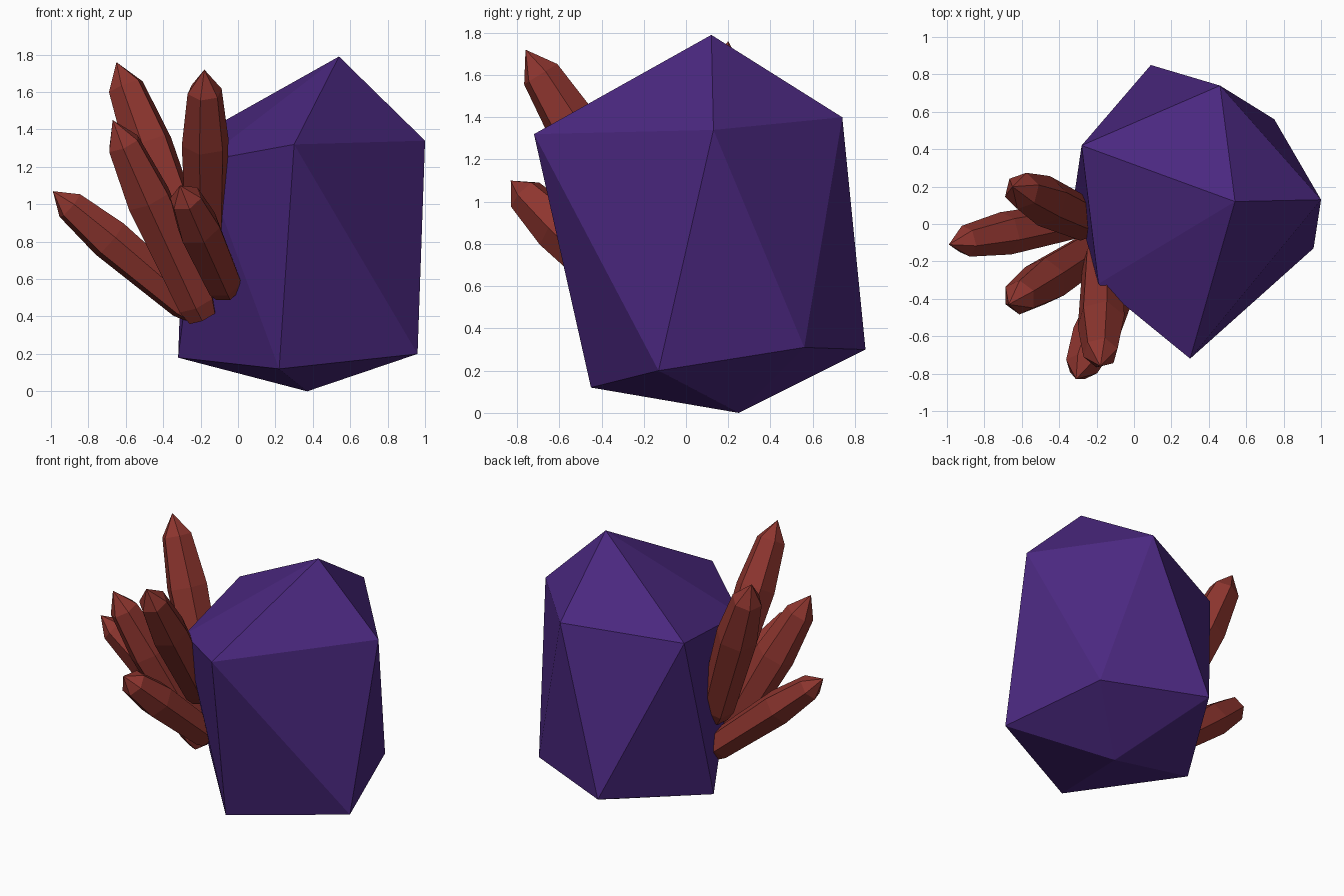
import bpy, bmesh, math
from mathutils import Vector

if "Cube" in bpy.data.objects:
    bpy.data.objects.remove(bpy.data.objects["Cube"])


def material(name, color):
    m = bpy.data.materials.new(name)
    m.diffuse_color = (*color, 1)
    m.use_nodes = True
    m.node_tree.nodes["Principled BSDF"].inputs["Base Color"].default_value = m.diffuse_color
    return m


purple = material("deep purple stone", (0.07, 0.021, 0.215))
red = material("rust red crystal", (0.27, 0.036, 0.028))


def finish(bm, name, mat):
    bmesh.ops.recalc_face_normals(bm, faces=bm.faces)
    mesh = bpy.data.meshes.new(name)
    bm.to_mesh(mesh)
    bm.free()
    mesh.materials.append(mat)
    obj = bpy.data.objects.new(name, mesh)
    bpy.context.collection.objects.link(obj)
    return obj


# Rock: a stretched icosahedron, two staggered rings of five between two apexes
upper = [(1.0, 0.13, 1.34), (0.46, 0.74, 1.40), (-0.28, 0.42, 1.33),
         (-0.19, -0.32, 1.23), (0.30, -0.72, 1.32)]
lower = [(0.75, 0.56, 0.31), (0.09, 0.85, 0.30), (-0.32, 0.15, 0.18),
         (0.22, -0.45, 0.12), (0.96, -0.13, 0.20)]
bm = bmesh.new()
top, bottom = bm.verts.new((0.54, 0.12, 1.79)), bm.verts.new((0.37, 0.25, 0))
up = [bm.verts.new(p) for p in upper]
low = [bm.verts.new(p) for p in lower]
for i in range(5):
    j = (i + 1) % 5
    bm.faces.new((top, up[i], up[j]))
    bm.faces.new((up[i], low[i], up[j]))
    bm.faces.new((up[j], low[i], low[j]))
    bm.faces.new((bottom, low[j], low[i]))
finish(bm, "rock", purple)

# Crystal profile: (fraction of length, radius)
PROFILE = [(0.0, 0.085), (0.07, 0.11), (0.6, 0.13), (0.88, 0.095)]


def crystal(name, base, tip, scale=1.0, spin=0.0, sides=6):
    base, tip = Vector(base), Vector(tip)
    axis = tip - base
    rot = axis.to_track_quat('Z', 'Y')
    bm = bmesh.new()
    rings = []
    for t, r in PROFILE:
        ring = []
        for k in range(sides):
            a = math.tau * k / sides + spin
            offset = Vector((math.cos(a), math.sin(a), 0)) * r * scale
            ring.append(bm.verts.new(base + axis * t + rot @ offset))
        rings.append(ring)
    for a, b in zip(rings, rings[1:]):
        for k in range(sides):
            n = (k + 1) % sides
            bm.faces.new((a[k], a[n], b[n], b[k]))
    point = bm.verts.new(tip)
    for k in range(sides):
        bm.faces.new((rings[-1][k], rings[-1][(k + 1) % sides], point))
    bm.faces.new(rings[0][::-1])
    finish(bm, name, red)


# Cluster of crystals fanning out from the left side of the rock
crystal("crystal_tall_back", (-0.23, 0.01, 0.66), (-0.65, 0.20, 1.76), 1.05, 0.2)
crystal("crystal_middle", (-0.19, -0.12, 0.40), (-0.67, -0.43, 1.45), 1.0, 0.4)
crystal("crystal_low_side", (-0.23, 0.04, 0.43), (-0.99, -0.11, 1.07), 0.9, 0.1)
crystal("crystal_tall_front", (-0.17, -0.16, 0.75), (-0.18, -0.76, 1.72), 1.0, 0.3)
crystal("crystal_low_front", (-0.06, -0.26, 0.54), (-0.31, -0.83, 1.10), 0.95, 0.0)
